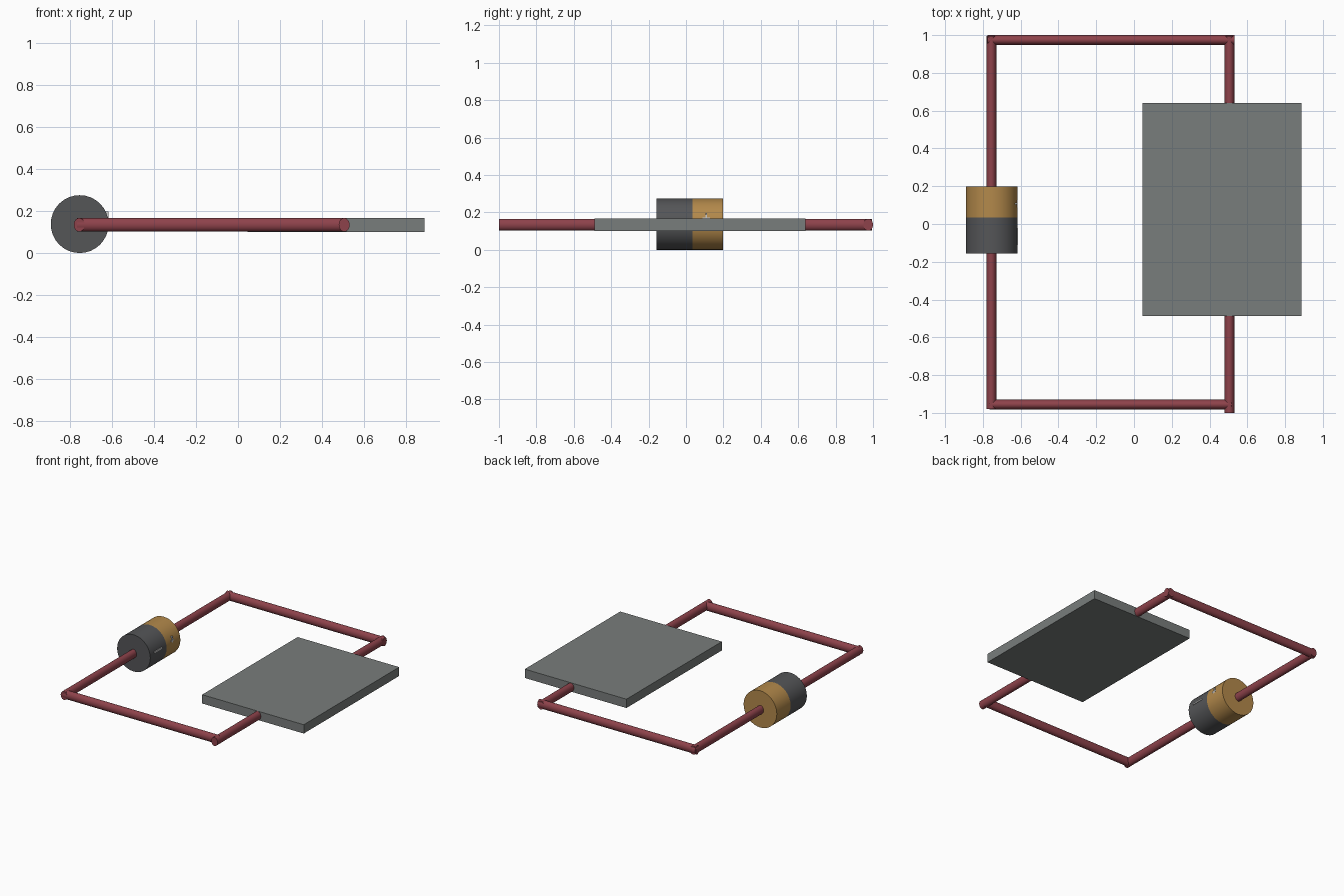
import bpy
from math import radians

if "Cube" in bpy.data.objects:
    bpy.data.objects.remove(bpy.data.objects["Cube"])


def material(name, rgb):
    m = bpy.data.materials.new(name)
    m.diffuse_color = (*rgb, 1)
    m.use_nodes = True
    m.node_tree.nodes["Principled BSDF"].inputs["Base Color"].default_value = m.diffuse_color
    return m


RED = material("wire_red", (0.27, 0.055, 0.07))
GOLD = material("battery_gold", (0.45, 0.25, 0.07))
DARK = material("battery_dark", (0.09, 0.092, 0.097))
GREY = material("panel_grey", (0.19, 0.205, 0.2))
PALE = material("mark_pale", (0.6, 0.6, 0.6))


def finish(ob, name, mat):
    ob.name = name
    ob.data.materials.append(mat)
    return ob


def box(name, lo, hi, mat):
    bpy.ops.mesh.primitive_cube_add(size=1, location=[(a + b) / 2 for a, b in zip(lo, hi)])
    ob = bpy.context.object
    ob.scale = [b - a for a, b in zip(lo, hi)]
    bpy.ops.object.transform_apply(location=False, rotation=False, scale=True)
    return finish(ob, name, mat)


def rod(name, axis, start, end, across, z, half_width, half_height, mat):
    """Elliptical rod lying along x or y."""
    mid = (start + end) / 2
    loc = (mid, across, z) if axis == "x" else (across, mid, z)
    rot = (0, radians(90), 0) if axis == "x" else (radians(90), 0, 0)
    bpy.ops.mesh.primitive_cylinder_add(vertices=32, radius=1, depth=end - start,
                                        location=loc, rotation=rot)
    ob = bpy.context.object
    bpy.ops.object.transform_apply(location=False, rotation=True, scale=False)
    ob.scale = (1, half_width, half_height) if axis == "x" else (half_width, 1, half_height)
    bpy.ops.object.transform_apply(location=False, rotation=False, scale=True)
    bpy.ops.object.shade_smooth_by_angle(angle=radians(30))
    return finish(ob, name, mat)


# Wire loop
WZ, WW, WH = 0.134, 0.026, 0.032
for name, axis, start, end, across in (
    ("wire_left", "y", -0.98, 0.995, -0.755),
    ("wire_right", "y", -1.0, 0.995, 0.505),
    ("wire_front", "x", -0.765, 0.515, -0.956),
    ("wire_back", "x", -0.775, 0.531, 0.974),
):
    rod(name, axis, start, end, across, WZ, WW, WH, RED)

# Battery halves
BX, R = -0.753, 0.1375
rod("battery_negative_half", "y", -0.157, 0.035, BX, R, R, R, DARK)
rod("battery_positive_half", "y", 0.035, 0.198, BX, R, R, R, GOLD)

# Polarity marks on the inner side of the battery
box("minus_mark", (-0.65, -0.11, 0.157), (-0.613, -0.02, 0.167), PALE)
box("plus_mark_upright", (-0.65, 0.103, 0.138), (-0.617, 0.112, 0.198), PALE)
box("plus_mark_bar", (-0.65, 0.088, 0.163), (-0.617, 0.127, 0.172), PALE)

# Flat panel
box("panel", (0.045, -0.488, 0.101), (0.886, 0.64, 0.167), GREY)
